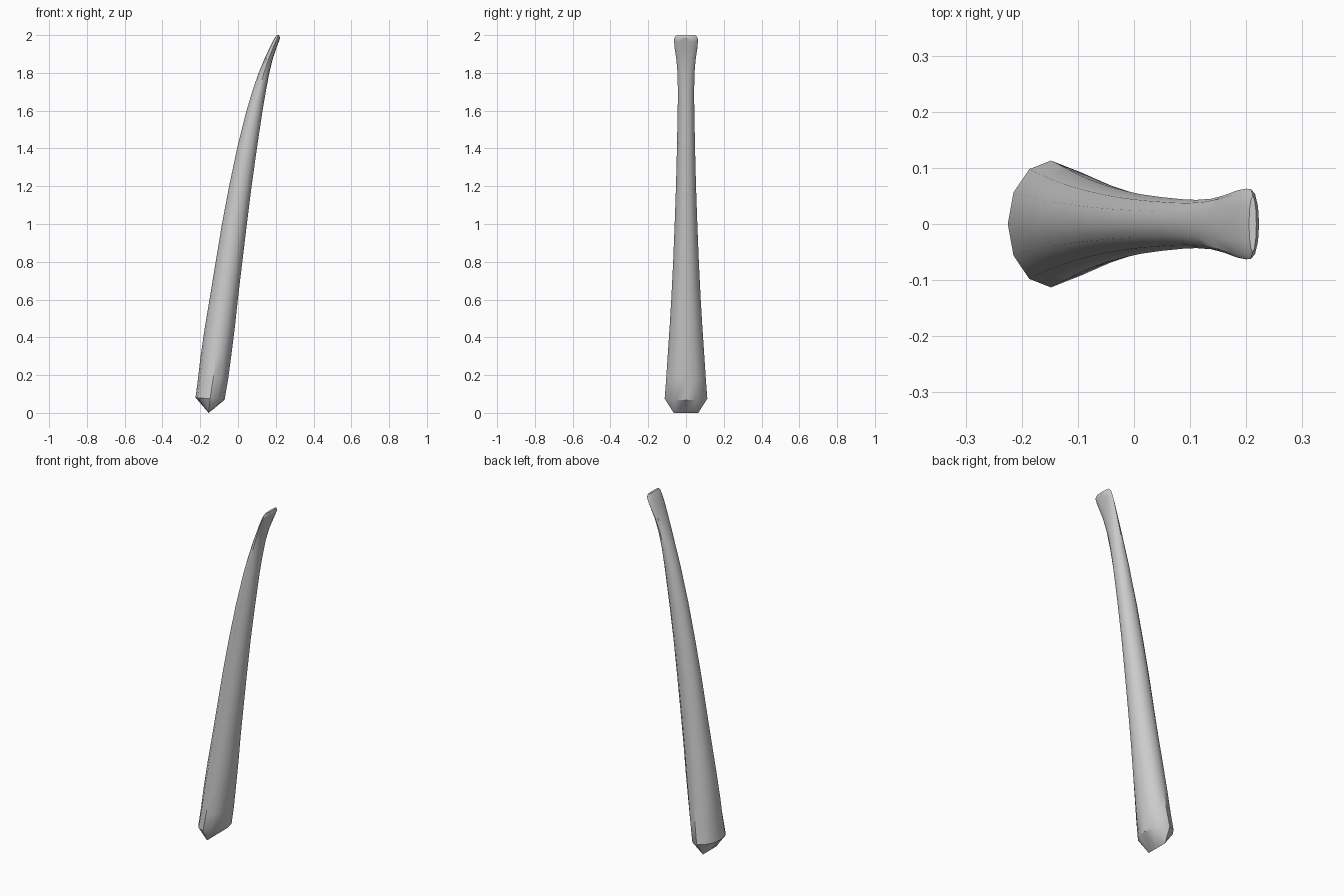
import bpy, bmesh, math

if "Cube" in bpy.data.objects:
    bpy.data.objects.remove(bpy.data.objects["Cube"])

# Ring stations: height, left x, right x, half width in y
STATIONS = [
    (0.075, -0.225, -0.071, 0.113), (0.18, -0.212, -0.052, 0.105),
    (0.30, -0.198, -0.036, 0.097), (0.45, -0.176, -0.017, 0.087),
    (0.60, -0.151, -0.001, 0.078), (0.80, -0.118, 0.023, 0.068),
    (1.00, -0.085, 0.047, 0.060), (1.20, -0.047, 0.072, 0.053),
    (1.40, -0.005, 0.100, 0.048), (1.60, 0.045, 0.130, 0.044),
    (1.70, 0.075, 0.147, 0.043), (1.80, 0.109, 0.166, 0.045),
    (1.87, 0.138, 0.183, 0.051), (1.93, 0.166, 0.203, 0.060),
    (1.965, 0.183, 0.216, 0.063), (1.985, 0.194, 0.223, 0.062),
    (2.00, 0.205, 0.218, 0.050),
]
SIDES = 12
ANGLES = [2 * math.pi * i / SIDES for i in range(SIDES)]

bm = bmesh.new()

# Chisel-shaped foot: the lowest ring is squashed into a ridge along y
foot = [bm.verts.new((-0.155, max(-0.065, min(0.065, 0.113 * math.sin(a))), 0))
        for a in ANGLES]
rings = [foot]

# Tapering, curving shaft with a flared flat tip
for k, (z, left, right, half) in enumerate(STATIONS):
    cx, rx = (left + right) / 2, (right - left) / 2
    ring = []
    for a in ANGLES:
        tilt = -0.006 * math.cos(a) if k == 0 else 0
        ring.append(bm.verts.new((cx + rx * math.cos(a), half * math.sin(a), z + tilt)))
    rings.append(ring)

for lo, hi in zip(rings, rings[1:]):
    for i in range(SIDES):
        j = (i + 1) % SIDES
        bm.faces.new((lo[i], lo[j], hi[j], hi[i]))
bm.faces.new(rings[-1])

bmesh.ops.remove_doubles(bm, verts=bm.verts, dist=0.0005)
bmesh.ops.recalc_face_normals(bm, faces=bm.faces)

mesh = bpy.data.meshes.new("curved_shaft")
bm.to_mesh(mesh)
bm.free()
shaft = bpy.data.objects.new("curved_shaft", mesh)
bpy.context.collection.objects.link(shaft)
bpy.context.view_layer.objects.active = shaft
shaft.select_set(True)
bpy.ops.object.shade_smooth_by_angle(angle=math.radians(35))
